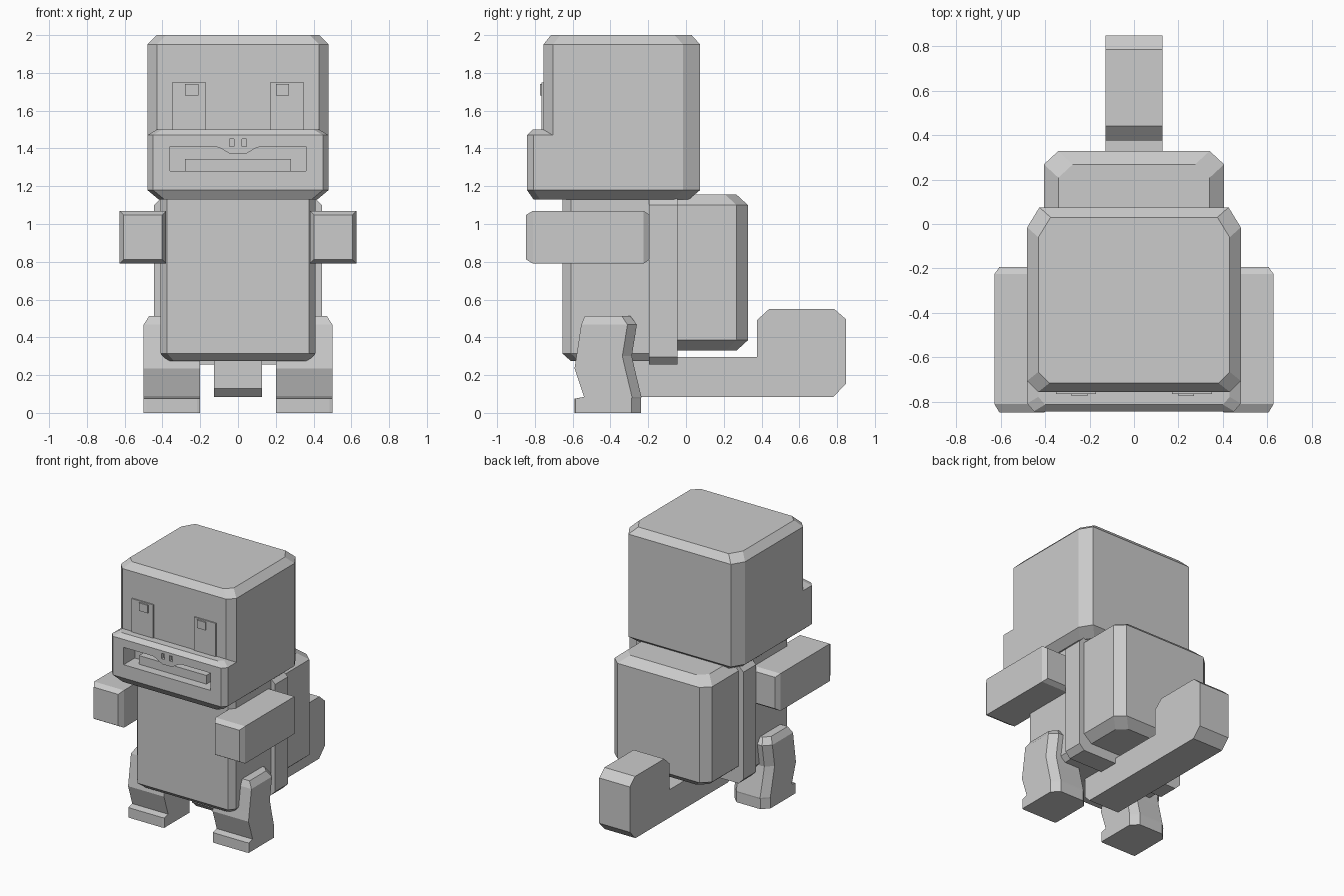
import bpy
import bmesh

if "Cube" in bpy.data.objects:
    bpy.data.objects.remove(bpy.data.objects["Cube"], do_unlink=True)

GREY = (0.6, 0.6, 0.6, 1.0)
mat = bpy.data.materials.new("plain grey")
mat.use_nodes = True
mat.diffuse_color = GREY
mat.node_tree.nodes["Principled BSDF"].inputs["Base Color"].default_value = GREY


def finish(name, bm):
    bmesh.ops.remove_doubles(bm, verts=bm.verts, dist=0.0005)
    bmesh.ops.recalc_face_normals(bm, faces=bm.faces)
    mesh = bpy.data.meshes.new(name)
    bm.to_mesh(mesh)
    bm.free()
    mesh.materials.append(mat)
    obj = bpy.data.objects.new(name, mesh)
    bpy.context.collection.objects.link(obj)
    return obj


def loft(name, rings):
    """Join point rings of equal length and cap both ends."""
    bm = bmesh.new()
    loops = [[bm.verts.new(p) for p in ring] for ring in rings]
    n = len(loops[0])
    for low, high in zip(loops, loops[1:]):
        for i in range(n):
            j = (i + 1) % n
            bm.faces.new((low[i], low[j], high[j], high[i]))
    bm.faces.new(loops[0][::-1])
    bm.faces.new(loops[-1])
    return finish(name, bm)


def ring(x, y, z, front=(0, 0), back=(0, 0)):
    """Rectangle at height z with cut front and back corners."""
    (x0, x1), (y0, y1) = x, y
    (fx, fy), (bx, by) = front, back
    return [(x0 + fx, y0, z), (x1 - fx, y0, z), (x1, y0 + fy, z), (x1, y1 - by, z),
            (x1 - bx, y1, z), (x0 + bx, y1, z), (x0, y1 - by, z), (x0, y0 + fy, z)]


def block(name, w, y, z, top, bottom, front=(0, 0), back=(0, 0)):
    """Chamfered block; top and bottom are (side, front, back, height) insets."""
    def inset(level, c):
        return ring((c[0] - w, w - c[0]), (y[0] + c[1], y[1] - c[2]), level, front, back)
    none = (0, 0, 0, 0)
    return loft(name, [inset(z[0], bottom), inset(z[0] + bottom[3], none),
                       inset(z[1] - top[3], none), inset(z[1], top)])


def prism_x(name, outline, half):
    return loft(name, [[(x, y, z) for y, z in outline] for x in (-half, half)])


def prism_y(name, outline, y0, y1):
    return loft(name, [[(x, y, z) for x, z in outline] for y in (y0, y1)])


def rect(x0, x1, z0, z1):
    return [(x0, z0), (x1, z0), (x1, z1), (x0, z1)]


def cut(target, cutter):
    mod = target.modifiers.new("cut", 'BOOLEAN')
    mod.operation = 'DIFFERENCE'
    mod.solver = 'EXACT'
    mod.object = cutter
    bpy.context.view_layer.objects.active = target
    bpy.ops.object.modifier_apply(modifier=mod.name)


# Head and muzzle
head = block("head", 0.48, (-0.755, 0.075), (1.13, 2.0), (0.05, 0.04, 0.045, 0.05),
             (0.06, 0.04, 0.06, 0.05), (0.05, 0.05), (0.055, 0.09))
muzzle = block("muzzle", 0.48, (-0.842, -0.66), (1.13, 1.5), (0.05, 0.03, 0, 0.03),
               (0.06, 0.035, 0, 0.05), (0.03, 0.035))

# Mouth opening with a dipped upper lip, and nostrils
half_lip = [(0.04, 1.37), (0.09, 1.4), (0.12, 1.41), (0.36, 1.41), (0.36, 1.28)]
mouth = half_lip + [(-x, z) for x, z in reversed(half_lip)]
cutters = [prism_y("mouth_cutter", mouth, -0.9, -0.71)]
for s in (-1, 1):
    cutters.append(prism_y("nostril_cutter", rect(s * 0.033 - 0.011, s * 0.033 + 0.011,
                                                  1.41, 1.45), -0.9, -0.82))
for cutter in cutters:
    cut(muzzle, cutter)
cut(head, cutters[0])
for cutter in cutters:
    bpy.data.objects.remove(cutter, do_unlink=True)
prism_y("lower_teeth", rect(-0.28, 0.28, 1.275, 1.345), -0.775, -0.7)

# Eyes with small pupils set towards the same side
for side, x, px in (("right", -0.35, -0.28), ("left", 0.17, 0.2)):
    prism_y(side + "_eye", rect(x, x + 0.18, 1.48, 1.75), -0.764, -0.75)
    prism_y(side + "_pupil", rect(px, px + 0.07, 1.68, 1.74), -0.774, -0.76)

# Torso, side band and shell
block("torso", 0.41, (-0.655, -0.15), (0.275, 1.15), (0, 0, 0, 0.01),
      (0.035, 0.045, 0, 0.04), (0.035, 0.045))
block("shell_rim", 0.445, (-0.195, -0.045), (0.255, 1.14), (0.04, 0, 0, 0.04),
      (0.04, 0, 0, 0.04))
block("shell", 0.405, (-0.06, 0.328), (0.33, 1.155), (0.065, 0, 0.06, 0.055),
      (0.065, 0, 0.06, 0.055), (0, 0), (0.065, 0.06))

# Tail with raised tip
prism_x("tail", [(-0.365, 0.13), (-0.32, 0.085), (0.78, 0.085), (0.848, 0.155),
                 (0.848, 0.495), (0.785, 0.55), (0.44, 0.55), (0.375, 0.49),
                 (0.375, 0.295), (-0.365, 0.295)], 0.127)

# Arms: height, front, back, and cut corners for each level of the leg
leg_levels = [(0, -0.59, -0.238), (0.075, -0.59, -0.238), (0.085, -0.54, -0.236),
              (0.235, -0.59, -0.272), (0.3, -0.58, -0.287), (0.467, -0.555, -0.26)]
for side, s in (("right", -1), ("left", 1)):
    arm = []
    for y, c in ((-0.847, 0.022), (-0.81, 0), (-0.225, 0), (-0.193, 0.022)):
        arm.append([(s * x, y, z) for x, z in rect(0.38 + c, 0.627 - c, 0.79 + c, 1.07 - c)])
    loft(side + "_arm", arm)

    # Bent legs with stepped feet
    span = sorted((s * 0.202, s * 0.5))
    leg = [ring(span, (f, b), z, (0.015, 0.004) if z < 0.08 else (0, 0), (0.05, 0.05))
           for z, f, b in leg_levels]
    top = sorted((s * 0.232, s * 0.47))
    leg.append(ring(top, (-0.535, -0.295), 0.513, (0, 0), (0.04, 0.045)))
    loft(side + "_leg", leg)
